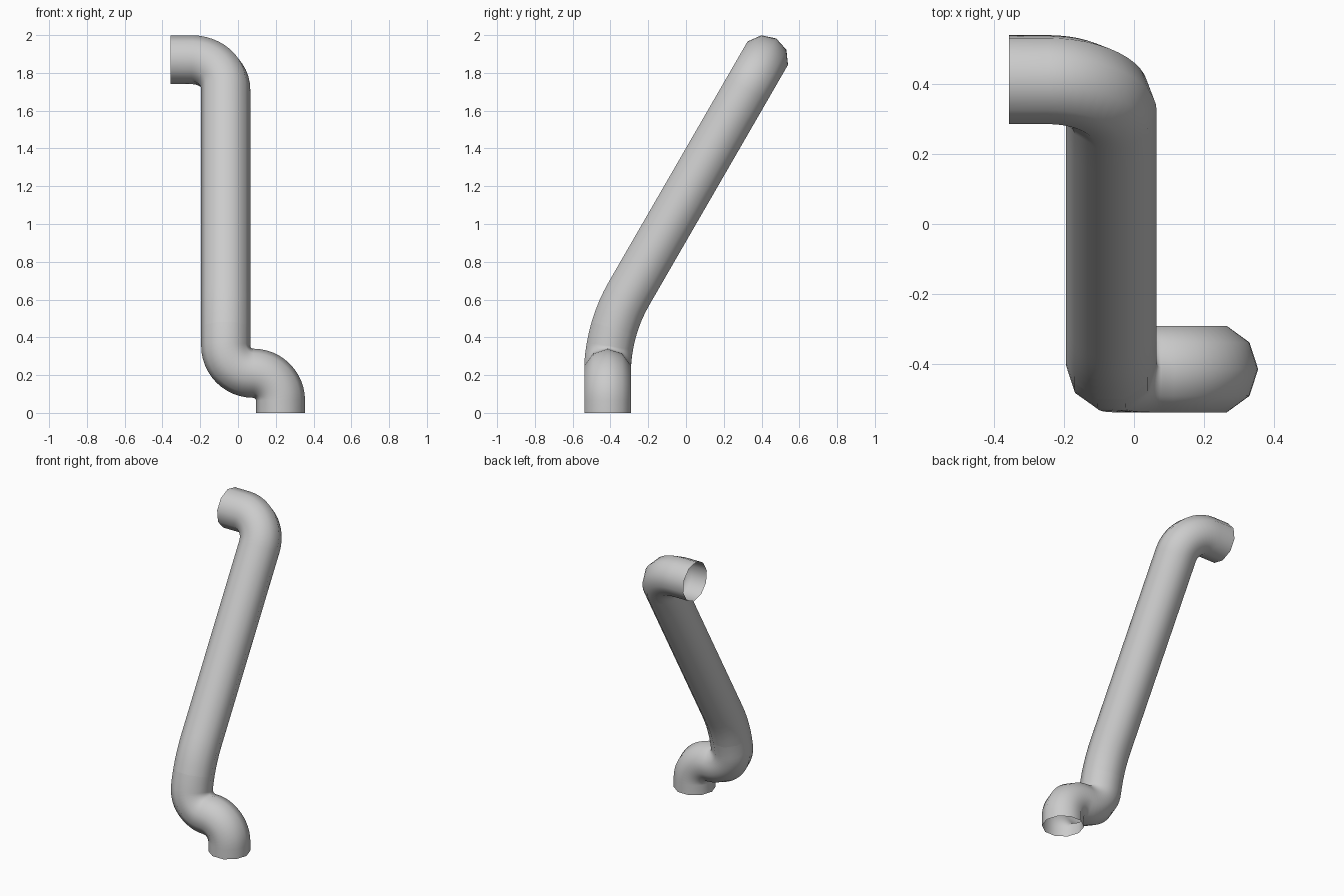
import bpy
from math import sin, cos, pi, radians

if "Cube" in bpy.data.objects:
    bpy.data.objects.remove(bpy.data.objects["Cube"])

SIDES, R = 10, 0.13
Y0, Z0 = -0.415, 0.21            # pipe foot axis, start of the backward lean
BEND_R, BEND_A = 0.843, radians(30)


def straight(x, z0, z1, n):
    """Stations (x, z, heading) on an upright run."""
    return [(x, z0 + (z1 - z0) * i / n, 0.0) for i in range(n + 1)]


def elbow(cx, cz, rad, a0, a1, n=12):
    """Stations on an arc; a negative radius turns the other way."""
    out = []
    for i in range(n + 1):
        a = radians(a0 + (a1 - a0) * i / n)
        out.append((cx + rad * cos(a), cz + rad * sin(a), a))
    return out


def lean(x, dy, z, axis_x):
    """Bend the upright layout backward by 30 degrees."""
    w = min(1, max(0, (0.08 - axis_x) / 0.145))
    s = max(0, z - Z0)
    if s == 0 or w == 0:
        return (x, Y0 + dy, z)
    t = min(s / BEND_R, BEND_A)
    e = s - t * BEND_R
    y = Y0 + BEND_R * (1 - cos(t)) + e * sin(t) + dy * cos(t)
    zz = Z0 + BEND_R * sin(t) + e * cos(t) - dy * sin(t)
    return (x, Y0 + dy + (y - Y0 - dy) * w, z + (zz - z) * w)


def pipe(name, stations):
    """Open ten-sided tube along the stations."""
    verts, faces = [], []
    for x, z, a in stations:
        for k in range(SIDES):
            p = 2 * pi * k / SIDES
            u = R * cos(p)
            verts.append(lean(x + u * cos(a), R * sin(p), z + u * sin(a), x))
    for i in range(len(stations) - 1):
        for k in range(SIDES):
            b, k2 = i * SIDES, (k + 1) % SIDES
            faces.append((b + k, b + k2, b + SIDES + k2, b + SIDES + k))
    me = bpy.data.meshes.new(name)
    me.from_pydata(verts, [], faces)
    me.update()
    me.shade_smooth()
    ob = bpy.data.objects.new(name, me)
    bpy.context.collection.objects.link(ob)


X = -0.065
# S-shaped foot: two opposed elbows and a short riser
pipe("foot_elbows", [(0.225, 0, 0)]
     + elbow(0.08, 0.065, 0.145, 0, 90)
     + elbow(0.08, 0.355, -0.145, 90, 0)[1:]
     + straight(X, 0.355, 0.45, 2)[1:])
# gentle bend into the leaning run
pipe("lean_bend", straight(X, 0.45, 0.753, 6))
# leaning straight sections
pipe("long_section", straight(X, 0.753, 1.371, 1))
pipe("short_section", straight(X, 1.371, 1.758, 1))
# top elbow with open sideways outlet
pipe("top_elbow", straight(X, 1.758, 1.901, 1)
     + elbow(-0.245, 1.901, 0.18, 0, 90)[1:]
     + [(-0.357, 2.081, pi / 2)])
